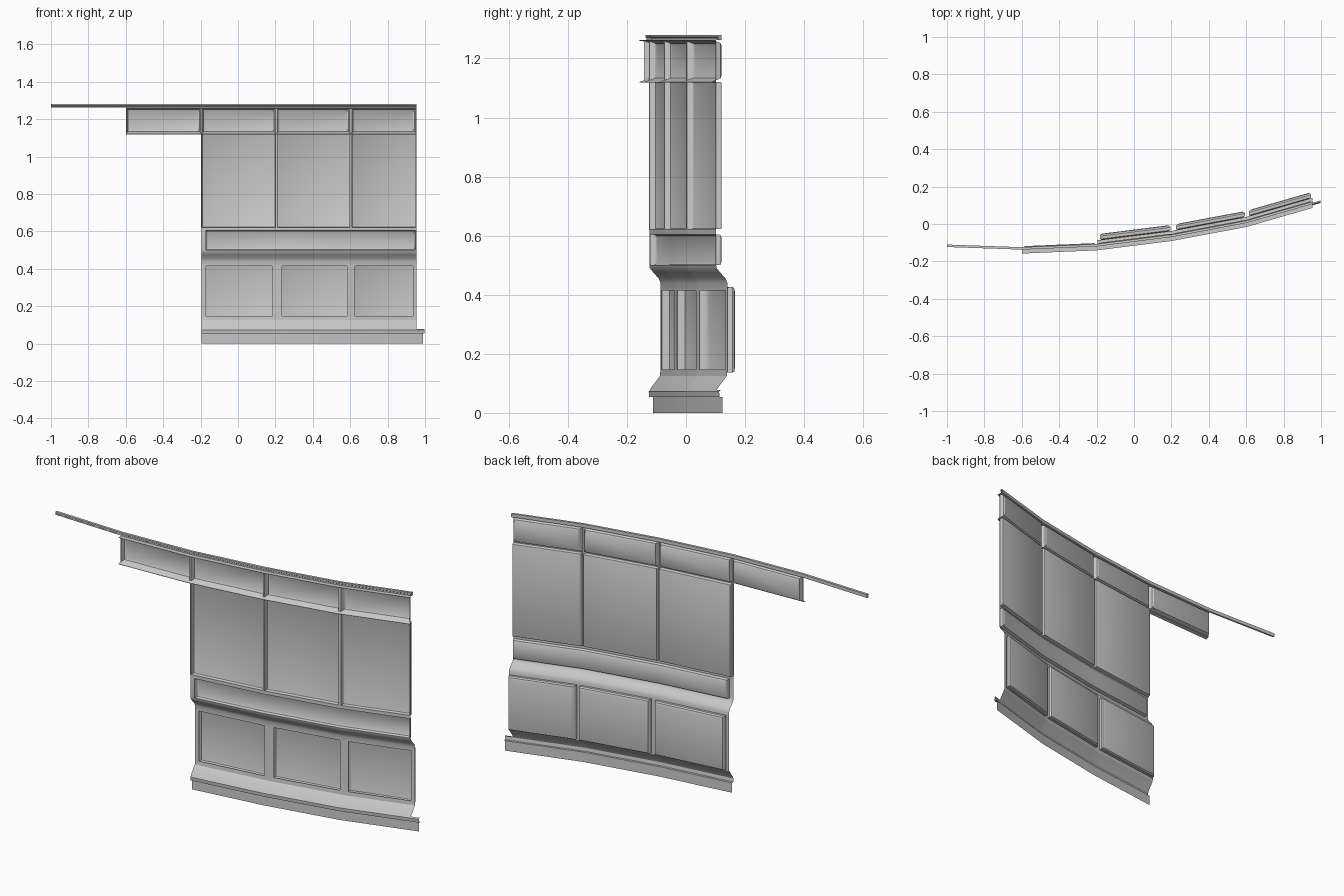
import bpy, bmesh, math

if "Cube" in bpy.data.objects:
    bpy.data.objects.remove(bpy.data.objects["Cube"])

KNOTS = [(-1, -.128), (-.6, -.142), (-.2, -.125), (.2, -.075), (.6, 0), (1, .115)]


def curve_y(x):
    # faceted bow of the wall, seen from above
    for (x0, y0), (x1, y1) in zip(KNOTS, KNOTS[1:]):
        if x <= x1:
            return y0 + (y1 - y0) * (x - x0) / (x1 - x0)
    return KNOTS[-1][1]


def breaks(x0, x1, extra=()):
    pts = [x0, x1] + list(extra) + [k[0] for k in KNOTS if x0 + .012 < k[0] < x1 - .012]
    return sorted(set(pts))


def finish(name, bm):
    bmesh.ops.remove_doubles(bm, verts=bm.verts, dist=1e-5)
    bmesh.ops.recalc_face_normals(bm, faces=bm.faces)
    me = bpy.data.meshes.new(name)
    bm.to_mesh(me)
    bm.free()
    ob = bpy.data.objects.new(name, me)
    bpy.context.collection.objects.link(ob)
    bpy.ops.object.select_all(action='DESELECT')
    ob.select_set(True)
    bpy.context.view_layer.objects.active = ob
    bpy.ops.object.shade_smooth_by_angle(angle=math.radians(30))
    return ob


def sheet(name, x0, x1, profile, holes=()):
    # sweep a (z, offset) profile along the bow, leaving rectangular openings
    xs = breaks(x0, x1, [h[i] for h in holes for i in (0, 1)])
    bm = bmesh.new()
    grid = [[bm.verts.new((x, curve_y(x) + o, z)) for z, o in profile] for x in xs]
    for i in range(len(xs) - 1):
        cx = (xs[i] + xs[i + 1]) / 2
        for j in range(len(profile) - 1):
            cz = (profile[j][0] + profile[j + 1][0]) / 2
            if any(a < cx < b and c < cz < d for a, b, c, d in holes):
                continue
            bm.faces.new((grid[i][j], grid[i + 1][j], grid[i + 1][j + 1], grid[i][j + 1]))
    return finish(name, bm)


def tray(name, hole, rings):
    # recessed pan: rings of (inset, offset) from the opening to the floor
    x0, x1, z0, z1 = hole
    base = breaks(x0, x1)
    n = len(base)
    bm = bmesh.new()
    loops = []
    for inset, off in rings:
        xs = [base[0] + inset] + base[1:-1] + [base[-1] - inset]
        pts = [(x, z0 + inset) for x in xs] + [(x, z1 - inset) for x in reversed(xs)]
        loops.append([bm.verts.new((x, curve_y(x) + off, z)) for x, z in pts])
    for a, b in zip(loops, loops[1:]):
        for i in range(2 * n):
            k = (i + 1) % (2 * n)
            bm.faces.new((a[i], a[k], b[k], b[i]))
    f = loops[-1]
    for i in range(n - 1):
        bm.faces.new((f[i], f[i + 1], f[2 * n - 2 - i], f[2 * n - 1 - i]))
    return finish(name, bm)


END = .955
BAYS = [(-.192, .2), (.21, .597), (.61, .95)]

# baseboard and its ledge
sheet("baseboard", -.195, .99, [(0, .012), (.053, .012)])
sheet("baseboard_ledge", -.195, .997, [(.053, .012), (.053, 0), (.072, -.002), (.078, .004)])

# dado wall: coved sections with three openings, and the rail band above
low_holes = [(-.172, .185, .147, .415), (.235, .582, .147, .415), (.625, .935, .147, .415)]
band_hole = (-.172, .95, .5, .604)
dado = [(.072, 0), (.085, .006), (.125, .036), (.147, .038), (.415, .038), (.44, .038),
        (.455, .032), (.475, .014), (.49, .002), (.5, 0), (.604, 0), (.62, 0)]
sheet("dado_wall", -.195, END, dado, low_holes + [band_hole])
for i, h in enumerate(low_holes):
    tray(f"dado_panel_{i + 1}", h,
         [(0, .038), (-.010, .042), (-.011, .058), (-.006, .066), (.004, .070)])
tray("rail_band_panel", band_hole, [(0, 0), (0, .012), (.003, .018), (.010, .022)])

# tall wall panels
tall_holes = [(a, b, .622, 1.12) for a, b in BAYS]
sheet("upper_wall_frame", -.197, END, [(.62, 0), (.622, 0), (1.12, 0), (1.124, 0)], tall_holes)
for i, h in enumerate(tall_holes):
    tray(f"wall_panel_{i + 1}", h, [(0, 0), (0, .016), (.002, .020), (.006, .022)])

# frieze panels
top_holes = [(a, b, 1.126, 1.258) for a, b in [(-.596, -.2)] + BAYS]
sheet("frieze_frame", -.6, END, [(1.122, 0), (1.126, 0), (1.258, 0), (1.262, 0)], top_holes)
for i, h in enumerate(top_holes):
    tray(f"frieze_panel_{i + 1}", h, [(0, 0), (.004, .012), (.007, .019), (.014, .023)])

# thin projecting lips below and above the frieze
sheet("frieze_lower_lip", -.6, END, [(1.126, 0), (1.120, -.016), (1.118, -.016), (1.122, 0)])
sheet("frieze_upper_lip", -.6, END, [(1.258, 0), (1.260, -.016), (1.262, -.016), (1.262, .012)])

# long top rail
sheet("top_rail", -1, END, [(1.262, .018), (1.262, .009), (1.269, .009), (1.272, .005),
                            (1.28, .005), (1.28, .018), (1.262, .018)])
